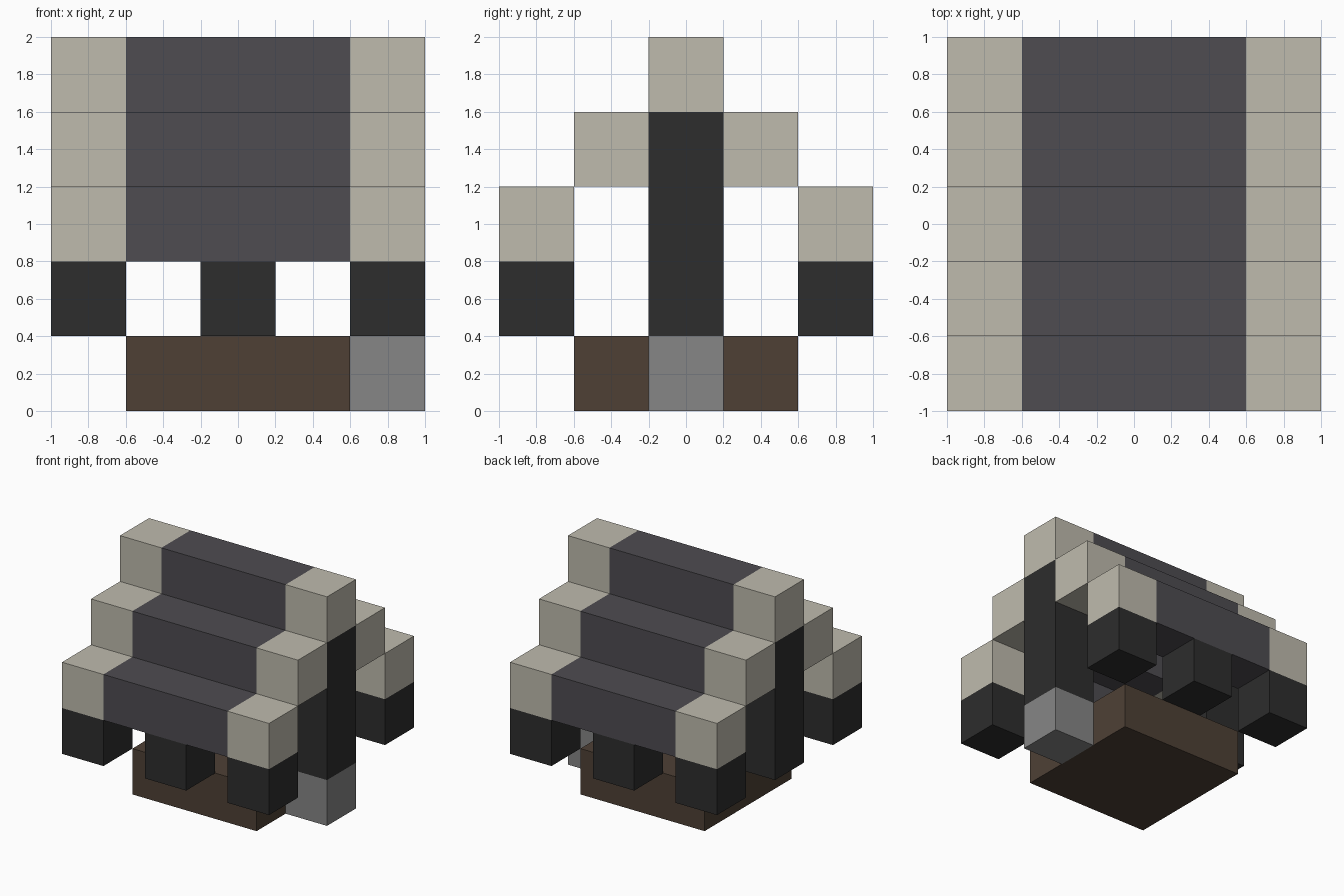
import bpy
import bmesh

if "Cube" in bpy.data.objects:
    bpy.data.objects.remove(bpy.data.objects["Cube"], do_unlink=True)

UNIT = 0.4  # edge of one block


def linear(c):
    c /= 255
    return c / 12.92 if c <= 0.04045 else ((c + 0.055) / 1.055) ** 2.4


def material(name, *rgb):
    mat = bpy.data.materials.new(name)
    color = (*[linear(c) for c in rgb], 1)
    mat.use_nodes = True
    mat.diffuse_color = color
    bsdf = mat.node_tree.nodes["Principled BSDF"]
    bsdf.inputs["Base Color"].default_value = color
    bsdf.inputs["Roughness"].default_value = 0.9
    return mat


beige = material("beige stone", 191, 187, 174)
slate = material("dark slate", 78, 76, 81)
charcoal = material("charcoal", 45, 45, 45)
brown = material("brown wood", 78, 64, 53)
grey = material("grey stone", 134, 134, 134)


def box(name, mat, x, y, bottom, width=1, depth=1, height=1):
    """Box in block units: centre x and y, bottom height, then size."""
    bm = bmesh.new()
    bmesh.ops.create_cube(bm, size=UNIT)
    for v in bm.verts:
        v.co.x *= width
        v.co.y *= depth
        v.co.z *= height
    mesh = bpy.data.meshes.new(name)
    bm.to_mesh(mesh)
    bm.free()
    mesh.materials.append(mat)
    obj = bpy.data.objects.new(name, mesh)
    obj.location = (x * UNIT, y * UNIT, (bottom + height / 2) * UNIT)
    bpy.context.collection.objects.link(obj)
    return obj


# Floor and the doorstep on the left side
box("floor", brown, 0, 0, 0, width=3, depth=3)
box("doorstep", grey, 2, 0, 0)

# Stepped roof: slate beams with beige end blocks
for y in range(-2, 3):
    bottom = 4 - abs(y)
    box("roof_beam", slate, 0, y, bottom, width=3)
    for x in (-2, 2):
        box("roof_end", beige, x, y, bottom)

# Short posts under the front and back eaves
for y in (-2, 2):
    for x in (-2, 0, 2):
        box("eave_post", charcoal, x, y, 1)

# Tall pillars under the ridge ends
for x in (-2, 2):
    box("ridge_pillar", charcoal, x, 0, 1, height=3)
